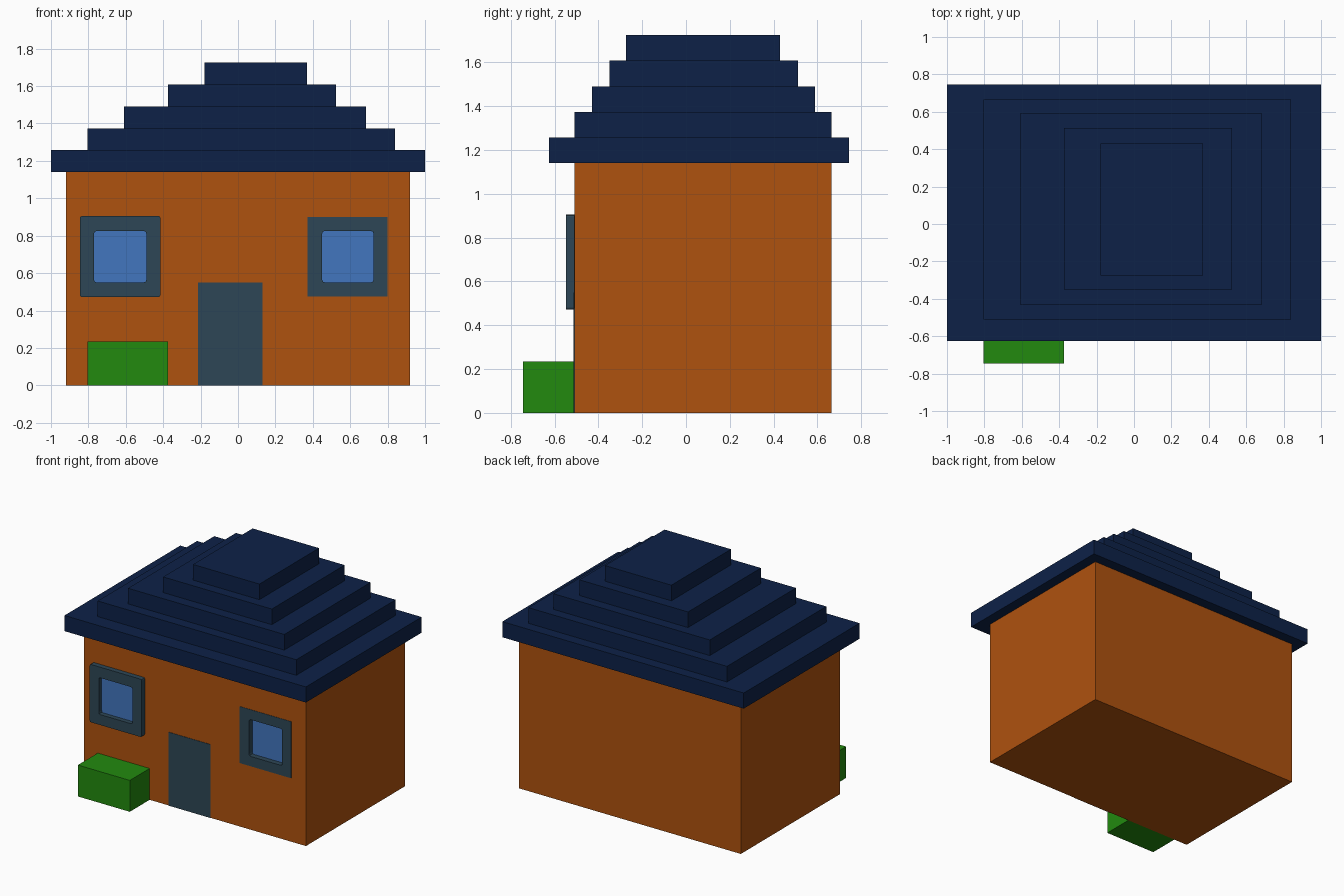
import bpy, bmesh, math

if "Cube" in bpy.data.objects:
    bpy.data.objects.remove(bpy.data.objects["Cube"], do_unlink=True)


def material(name, rgb):
    m = bpy.data.materials.new(name)
    m.use_nodes = True
    m.diffuse_color = (*rgb, 1)
    bsdf = next(n for n in m.node_tree.nodes if n.type == 'BSDF_PRINCIPLED')
    bsdf.inputs["Base Color"].default_value = (*rgb, 1)
    bsdf.inputs["Roughness"].default_value = 0.8
    return m


BRICK = material("brick_orange", (0.43, 0.085, 0.0045))
ROOF = material("roof_navy", (0.004, 0.0155, 0.064))
SLATE = material("slate_grey", (0.027, 0.062, 0.092))
GLASS = material("window_blue", (0.055, 0.18, 0.52))
LEAF = material("leaf_green", (0.016, 0.255, 0.0045))


def finish(name, bm, mat):
    bmesh.ops.recalc_face_normals(bm, faces=bm.faces)
    mesh = bpy.data.meshes.new(name)
    bm.to_mesh(mesh)
    bm.free()
    mesh.materials.append(mat)
    ob = bpy.data.objects.new(name, mesh)
    bpy.context.scene.collection.objects.link(ob)
    return ob


def box(name, x, y, z, mat):
    """Box spanning the (low, high) ranges x, y and z."""
    bm = bmesh.new()
    bmesh.ops.create_cube(bm, size=1)
    for v in bm.verts:
        v.co = [r[0] if c < 0 else r[1] for c, r in zip(v.co, (x, y, z))]
    return finish(name, bm, mat)


def rounded(x, z, r, steps=3):
    """Outline of a rectangle in x and z with rounded corners."""
    pts = []
    for k, (cx, cz) in enumerate(((x[1] - r, z[1] - r), (x[0] + r, z[1] - r),
                                  (x[0] + r, z[0] + r), (x[1] - r, z[0] + r))):
        for i in range(steps):
            a = math.pi / 2 * (k + i / (steps - 1))
            pts.append((cx + r * math.cos(a), cz + r * math.sin(a)))
    return pts


def frame(name, outer, inner, y):
    """Ring between two outlines, from y[0] (front) to y[1] (back)."""
    bm = bmesh.new()
    loops = [[bm.verts.new((px, yy, pz)) for px, pz in pts]
             for pts, yy in ((outer, y[0]), (inner, y[0]), (inner, y[1]), (outer, y[1]))]
    n = len(outer)
    for a, b in zip(loops, loops[1:] + loops[:1]):
        for i in range(n):
            j = (i + 1) % n
            bm.faces.new((a[i], a[j], b[j], b[i]))
    return finish(name, bm, SLATE)


FRONT = -0.51

# Walls, with a recess for the sunken window
walls = box("walls", (-0.92, 0.92), (FRONT, 0.665), (0, 1.14), BRICK)
cutter = box("window_cutter", (0.38, 0.79), (-0.6, -0.465), (0.485, 0.89), BRICK)
cutter.hide_render = True
mod = walls.modifiers.new("window_recess", 'BOOLEAN')
mod.object = cutter
mod.solver = 'EXACT'
bpy.context.view_layer.objects.active = walls
bpy.ops.object.modifier_apply(modifier=mod.name)
bpy.data.objects.remove(cutter, do_unlink=True)

# Stepped roof
tiers = [((-1.0, 1.0), (-0.625, 0.745)),
         ((-0.805, 0.84), (-0.51, 0.665)),
         ((-0.61, 0.685), (-0.43, 0.59)),
         ((-0.375, 0.525), (-0.35, 0.512)),
         ((-0.18, 0.37), (-0.275, 0.43))]
levels = [1.14, 1.257, 1.374, 1.491, 1.608, 1.725]
for i, (x, y) in enumerate(tiers):
    box(f"roof_tier_{i + 1}", x, y, (levels[i], levels[i + 1]), ROOF)

# Windows: the right one stands proud of the wall, the left one is sunk into it
GLASS_Z = (0.55, 0.825)
windows = [("right", (-0.845, -0.415), (0.472, 0.905), (-0.77, -0.49), 0.010, -0.548, FRONT),
           ("left", (0.372, 0.80), (0.476, 0.90), (0.45, 0.725), 0.001, -0.5125, -0.47)]
for side, x, z, gx, r, y0, y1 in windows:
    frame(f"{side}_window_frame", rounded(x, z, r), rounded(gx, GLASS_Z, 0.014), (y0, y1))
    box(f"{side}_window_glass", (gx[0] - 0.01, gx[1] + 0.01), (y1 - 0.003, y1 + 0.004),
        (GLASS_Z[0] - 0.01, GLASS_Z[1] + 0.01), GLASS)

# Door
box("door", (-0.215, 0.13), (FRONT - 0.003, FRONT + 0.005), (0, 0.55), SLATE)

# Bush
box("bush", (-0.805, -0.375), (-0.745, FRONT), (0, 0.235), LEAF)
